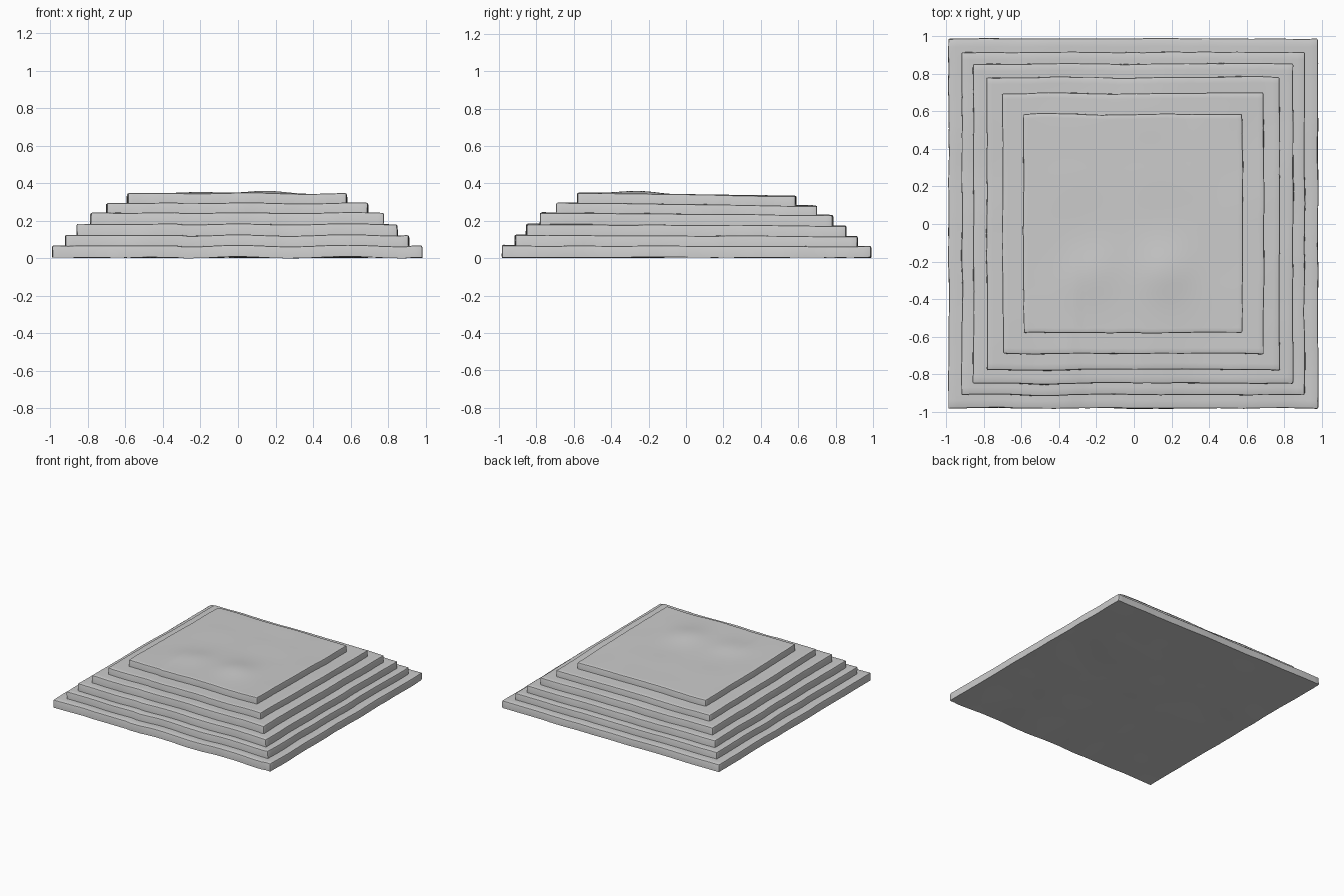
import bpy, bmesh
from math import cos, exp, pi
from mathutils import Vector, noise

if "Cube" in bpy.data.objects:
    bpy.data.objects.remove(bpy.data.objects["Cube"])

# half width, bottom z, top z of every step
TIERS = [(0.985, 0.004, 0.065), (0.914, 0.05, 0.12), (0.853, 0.105, 0.178),
         (0.781, 0.165, 0.237), (0.696, 0.22, 0.288), (0.584, 0.275, 0.340)]


def bump(x, y, cx, cy, r):
    return exp(-((x - cx) ** 2 + (y - cy) ** 2) / r ** 2)


def warp(co, i):
    """Gentle hand-hewn unevenness shared by all steps."""
    x, y, z = co
    p = Vector((x * 3.2, y * 3.2, z * 2))
    dx = 0.006 * noise.noise(p + Vector((11, 3, 0))) + 0.003 * noise.noise(p * 3)
    dy = 0.006 * noise.noise(p + Vector((2, 17, 5))) + 0.003 * noise.noise(p * 3 + Vector((7, 0, 0)))
    dz = 0.004 * noise.noise(p + Vector((5, 9, 21)))
    front = max(0.0, min(1.0, -y))
    if -0.3 < x < 0.9:
        dz += 0.005 * front * cos(2 * pi * x / 0.6)
    dz -= 0.012 * y * z / 0.34
    if i == 5 and z > 0.32:
        # worn mounds on the top platform
        dz += 0.016 * bump(x, y, 0.15, -0.25, 0.15) + 0.011 * bump(x, y, -0.22, -0.25, 0.14)
    return Vector((x + dx, y + dy, max(0.0, z + dz)))


def make_slab(i, half, z0, z1):
    bm = bmesh.new()
    bmesh.ops.create_cube(bm, size=1)
    for v in bm.verts:
        v.co = Vector((v.co.x * 2 * half - 0.004, v.co.y * 2 * half + 0.002,
                       z1 if v.co.z > 0 else z0))
    long_edges = [e for e in bm.edges if e.calc_length() > 0.5]
    bmesh.ops.subdivide_edges(bm, edges=long_edges, cuts=44, use_grid_fill=True)
    # soften the upper rim and the corners
    rim = [e for e in bm.edges if e.calc_face_angle(0) > 1
           and max(v.co.z for v in e.verts) > z1 - 0.001]
    bmesh.ops.bevel(bm, geom=rim, offset=0.008, segments=2, profile=0.5, affect='EDGES')
    for v in bm.verts:
        v.co = warp(v.co, i)
    bmesh.ops.recalc_face_normals(bm, faces=bm.faces)
    mesh = bpy.data.meshes.new(f"step_{i + 1}")
    bm.to_mesh(mesh)
    bm.free()
    ob = bpy.data.objects.new("top_platform" if i == 5 else f"step_{i + 1}", mesh)
    bpy.context.collection.objects.link(ob)
    bpy.ops.object.select_all(action='DESELECT')
    ob.select_set(True)
    bpy.context.view_layer.objects.active = ob
    bpy.ops.object.shade_smooth_by_angle(angle=0.7)


for i, tier in enumerate(TIERS):
    make_slab(i, *tier)
